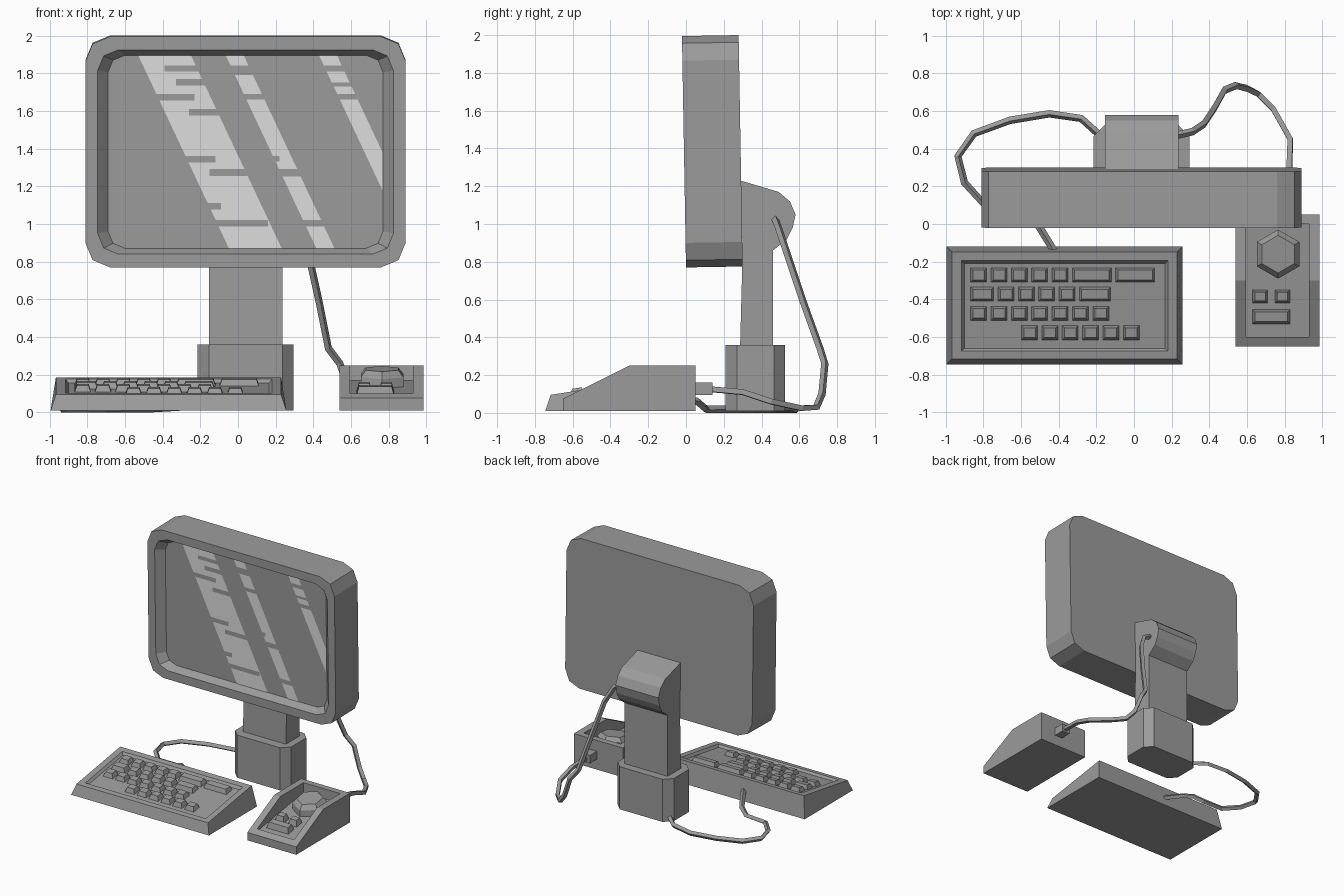
import bpy, bmesh, math
from mathutils import Matrix, Vector

if "Cube" in bpy.data.objects:
    bpy.data.objects.remove(bpy.data.objects["Cube"], do_unlink=True)


def material(name, value):
    m = bpy.data.materials.new(name)
    m.use_nodes = True
    colour = (value, value, value, 1)
    m.diffuse_color = colour
    bsdf = next(n for n in m.node_tree.nodes if n.type == "BSDF_PRINCIPLED")
    bsdf.inputs["Base Color"].default_value = colour
    return m


grey = material("grey_plastic", 0.33)
pale = material("pale_glare", 0.74)


def finish(name, bm, mat=grey, normals=True):
    if normals:
        bmesh.ops.recalc_face_normals(bm, faces=bm.faces)
    me = bpy.data.meshes.new(name)
    bm.to_mesh(me)
    bm.free()
    me.materials.append(mat)
    ob = bpy.data.objects.new(name, me)
    bpy.context.collection.objects.link(ob)
    return ob


def loft(bm, loops, cap_start=True, cap_end=True):
    """Bridge equal-length point loops with quads and cap the ends."""
    rings = [[bm.verts.new(p) for p in loop] for loop in loops]
    n = len(rings[0])
    for a, b in zip(rings, rings[1:]):
        for i in range(n):
            j = (i + 1) % n
            bm.faces.new((a[i], a[j], b[j], b[i]))
    if cap_start:
        bm.faces.new(rings[0])
    if cap_end:
        bm.faces.new(rings[-1])


def side_prism(name, profile, x0, x1):
    """Extrude a (y, z) profile along x."""
    bm = bmesh.new()
    loft(bm, [[(x, y, z) for y, z in profile] for x in (x0, x1)])
    return finish(name, bm)


def rect(x0, x1, y0, y1, z_at, inset=0):
    """Rectangle seen from above, whose height follows z_at(y)."""
    ys = (y0 + inset, y1 - inset)
    xs = (x0 + inset, x1 - inset)
    return [(x, y, z_at(y)) for x, y in
            ((xs[0], ys[0]), (xs[1], ys[0]), (xs[1], ys[1]), (xs[0], ys[1]))]


def button(bm, x0, x1, y0, y1, floor, height, taper=0.012):
    loft(bm, [rect(x0, x1, y0, y1, floor),
              rect(x0, x1, y0, y1, lambda y: floor(y) + height, taper)])


def cut(ob, cutter):
    mod = ob.modifiers.new("recess", "BOOLEAN")
    mod.operation, mod.solver, mod.object = "DIFFERENCE", "EXACT", cutter
    bpy.context.view_layer.update()
    me = bpy.data.meshes.new_from_object(ob.evaluated_get(bpy.context.evaluated_depsgraph_get()))
    ob.modifiers.clear()
    ob.data = me
    bpy.data.objects.remove(cutter, do_unlink=True)


def cable(name, points, radius=0.02):
    cu = bpy.data.curves.new(name, "CURVE")
    cu.dimensions = "3D"
    cu.bevel_depth, cu.bevel_resolution = radius, 0
    cu.use_fill_caps = True
    sp = cu.splines.new("POLY")
    sp.points.add(len(points) - 1)
    for p, co in zip(sp.points, points):
        p.co = (*co, 1)
    sp.use_smooth = False
    cu.materials.append(grey)
    ob = bpy.data.objects.new(name, cu)
    bpy.context.collection.objects.link(ob)


# Monitor: lofted rounded rectangles with a recessed screen, tilted slightly
X0, X1, Z0, Z1 = -0.81, 0.89, 0.77, 1.995
tilt = Matrix.Translation((0, 0, Z0)) @ Matrix.Rotation(math.radians(1), 4, "X") @ Matrix.Translation((0, 0, -Z0))


def rounded(dx, dz, r, y):
    pts = []
    corners = ((X1 - dx, Z1 - dz, 1, 1), (X0 + dx, Z1 - dz, -1, 1),
               (X0 + dx, Z0 + dz, -1, -1), (X1 - dx, Z0 + dz, 1, -1))
    for k, (x, z, sx, sz) in enumerate(corners):
        for step in range(3):
            a = math.pi / 2 * (k + step / 2)
            pts.append((x - sx * r + r * math.cos(a), y, z - sz * r + r * math.sin(a)))
    return pts


SCREEN_Y = 0.06
bm = bmesh.new()
loft(bm, [rounded(0, 0, 0.13, 0.3), rounded(0, 0, 0.13, 0),
          rounded(0.065, 0.07, 0.11, 0), rounded(0.12, 0.1, 0.09, SCREEN_Y)])
bm.transform(tilt)
finish("monitor", bm)

# Screen glare: slanted bands with rectangular notches (z high, z low, x from, x to)
TOP, BOTTOM, SLOPE = 1.895, 0.87, 0.47


def glare(name, left, right, notches):
    bm = bmesh.new()

    def band(hi, lo, a, b):
        # each end is a slanted edge (given at TOP) or an upright notch side
        quad = [(a(lo), lo), (b(lo), lo), (b(hi), hi), (a(hi), hi)]
        if a(lo) < b(lo) and a(hi) < b(hi):
            bm.faces.new([bm.verts.new((x, SCREEN_Y - 0.004, z)) for x, z in quad])

    def edge(x):
        return lambda z: x + (TOP - z) * SLOPE

    lft, rgt = edge(left), edge(right)
    z = TOP
    for hi, lo, xa, xb in notches:
        band(z, hi, lft, rgt)
        band(hi, lo, lft, lambda _: xa)
        band(hi, lo, lambda _: xb, rgt)
        z = lo
    band(z, BOTTOM, lft, rgt)
    bmesh.ops.bisect_plane(bm, geom=bm.verts[:] + bm.edges[:] + bm.faces[:],
                           plane_co=(0.768, 0, 0), plane_no=(1, 0, 0), clear_outer=True)
    bm.transform(tilt)
    finish(name, bm, pale, normals=False)


glare("glare_wide", -0.53, -0.25, [
    (1.84, 1.81, -0.39, 0), (1.77, 1.735, -0.33, 0), (1.69, 1.655, -0.5, -0.23),
    (1.61, 1.575, -0.26, 0), (1.36, 1.325, -0.4, -0.12), (1.29, 1.255, -0.15, 0.2),
    (1.11, 1.075, -0.3, -0.09), (1.02, 0.985, -0.3, 0.16)])
glare("glare_middle", -0.066, 0.03, [
    (1.84, 1.79, -0.2, 0.5), (1.69, 1.66, -0.2, 0.5), (1.36, 1.33, 0.1, 0.22),
    (1.29, 1.25, 0.1, 0.5), (1.02, 0.985, 0.1, 0.6)])
glare("glare_narrow", 0.43, 0.525, [
    (1.84, 1.81, 0.2, 0.7), (1.75, 1.73, 0.2, 0.7), (1.69, 1.66, 0.2, 0.7)])

# Stand: neck with rounded hinge head, in a chamfered foot
side_prism("stand_neck", [
    (0.285, 0.3), (0.3, 0.86), (0.288, 1.23), (0.49, 1.17), (0.55, 1.12), (0.58, 1.05),
    (0.565, 0.98), (0.535, 0.92), (0.46, 0.86), (0.46, 0.3)], -0.155, 0.235)


def chamfered(x0, x1, y0, y1, c, z):
    return [(x0 + c, y0, z), (x1 - c, y0, z), (x1, y0 + c, z), (x1, y1 - c, z),
            (x1 - c, y1, z), (x0 + c, y1, z), (x0, y1 - c, z), (x0, y0 + c, z)]


bm = bmesh.new()
loft(bm, [chamfered(-0.215, 0.295, 0.21, 0.525, 0.06, z) for z in (0.01, 0.36)])
finish("stand_foot", bm)

# Keyboard: sloped tray with a sunken bed
def deck(y):
    return 0.095 + (y + 0.72) * 0.157


def bed(y):
    return deck(y) - 0.02


KEYBOARD = (-0.995, 0.257, -0.745, -0.12)
bm = bmesh.new()
loft(bm, [rect(*KEYBOARD, lambda y: 0.01), rect(*KEYBOARD, deck, 0.028),
          rect(-0.915, 0.18, -0.675, -0.195, deck), rect(-0.9, 0.165, -0.66, -0.21, bed)])
finish("keyboard", bm)

# Keys: each row is its top edge, start, and key widths
PITCH_GAP, KEY, ROW_DEPTH = 0.023, 0.085, 0.075
rows = [(-0.233, -0.867, [KEY] * 5 + [0.207, 0.207]),
        (-0.335, -0.867, [0.122] + [KEY] * 4 + [0.165]),
        (-0.437, -0.867, [KEY] * 7),
        (-0.54, -0.597, [KEY] * 6)]
bm = bmesh.new()
for y, x, widths in rows:
    for w in widths:
        button(bm, x, x + w, y - ROW_DEPTH, y, bed, 0.034)
        x += w + PITCH_GAP
finish("keys", bm)

# Pointer: wedge body with a sunken sloping panel
def panel(y):
    return 0.08 + (y + 0.6) * 0.15


body = side_prism("pointer_body", [
    (-0.65, 0.01), (0.05, 0.01), (0.05, 0.25), (-0.3, 0.25), (-0.65, 0.075)], 0.54, 0.985)
cut(body, side_prism("pointer_cutter", [
    (-0.6, panel(-0.6)), (0, panel(0)), (0, 0.4), (-0.6, 0.4)], 0.595, 0.93))

bm = bmesh.new()
for box in ((0.63, 0.71, -0.42, -0.35), (0.748, 0.828, -0.42, -0.35), (0.63, 0.828, -0.53, -0.455)):
    button(bm, *box, panel, 0.045)
finish("pointer_buttons", bm)

# Hexagonal dial following the panel slope
def hexagon(r, lift):
    pts = []
    for i in range(6):
        a = math.pi / 2 + i * math.pi / 3
        y = -0.16 + r * math.sin(a)
        pts.append((0.765 + r * math.cos(a), y, panel(y) + lift))
    return pts


bm = bmesh.new()
loft(bm, [hexagon(0.13, 0), hexagon(0.13, 0.05), hexagon(0.1, 0.085)])
finish("pointer_dial", bm)
side_prism("cable_plug", [(0.045, 0.095), (0.14, 0.095), (0.14, 0.16), (0.045, 0.16)], 0.775, 0.845)

# Cables
cable("pointer_cable", [
    (0.22, 0.47, 1.03), (0.31, 0.49, 0.98), (0.37, 0.53, 0.86), (0.43, 0.62, 0.59),
    (0.48, 0.71, 0.34), (0.54, 0.735, 0.26), (0.6, 0.72, 0.1), (0.66, 0.69, 0.03),
    (0.74, 0.61, 0.025), (0.83, 0.45, 0.06), (0.825, 0.3, 0.11), (0.815, 0.13, 0.125)])
cable("keyboard_cable", [
    (-0.42, -0.15, 0.09), (-0.5, -0.02, 0.08), (-0.55, 0.06, 0.06), (-0.62, 0.1, 0.025),
    (-0.8, 0.11, 0.02), (-0.9, 0.22, 0.02), (-0.935, 0.36, 0.02), (-0.85, 0.48, 0.02),
    (-0.66, 0.55, 0.02), (-0.45, 0.585, 0.02), (-0.28, 0.56, 0.03), (-0.18, 0.47, 0.04)])
